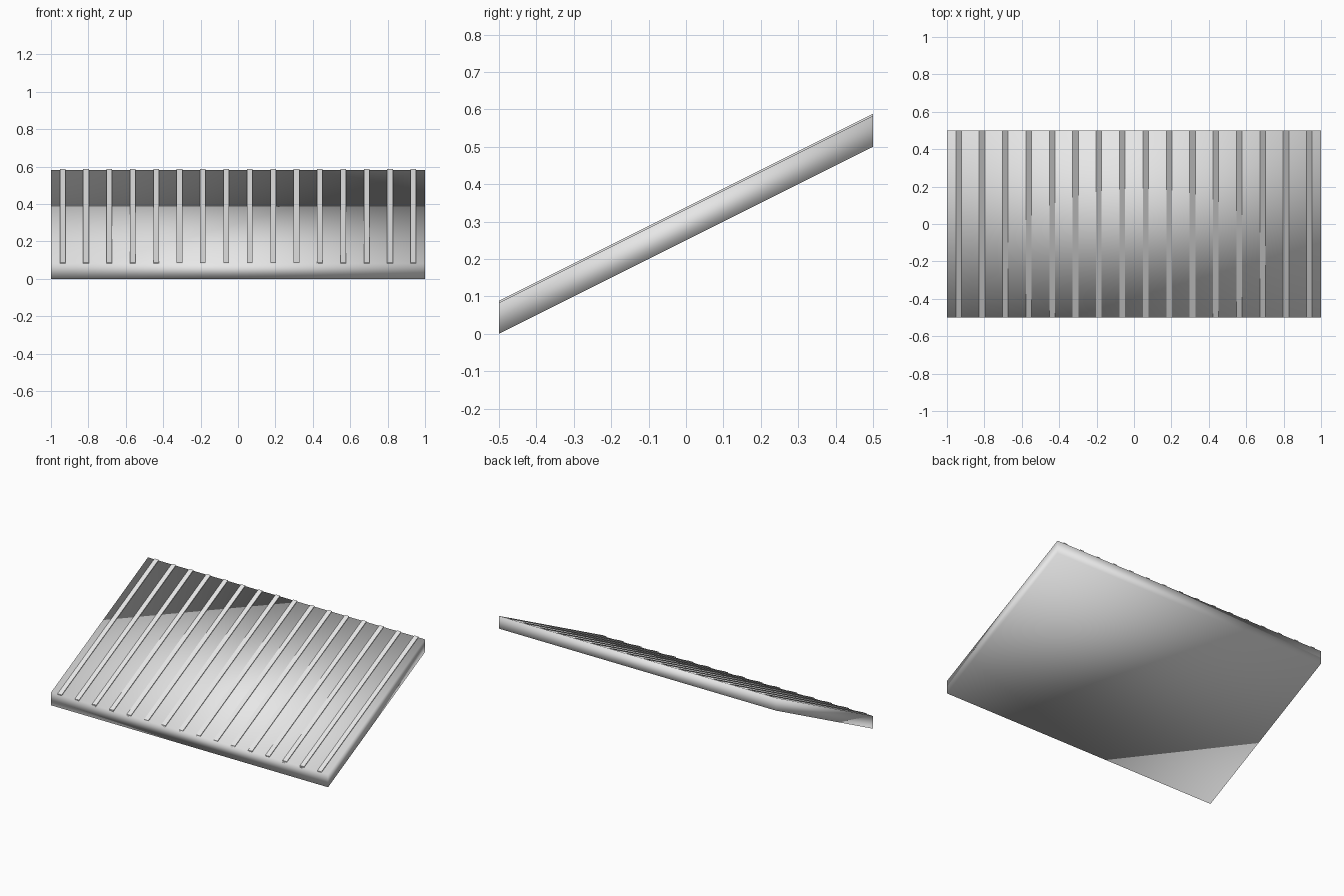
import bpy

cube = bpy.data.objects.get("Cube")
if cube:
    bpy.data.objects.remove(cube, do_unlink=True)

grey = bpy.data.materials.new("light_grey")
grey.use_nodes = True
colour = (0.8, 0.8, 0.8, 1)
grey.diffuse_color = colour
grey.node_tree.nodes["Principled BSDF"].inputs["Base Color"].default_value = colour


def sloped_box(name, x, width, bottom, top, smooth):
    """Box with upright ends, sheared so it rises half a unit from front to back."""
    bpy.ops.mesh.primitive_cube_add(size=1)
    ob = bpy.context.object
    ob.name = name
    for v in ob.data.vertices:
        z = top if v.co.z > 0 else bottom
        v.co = (x + v.co.x * width, v.co.y, z + (v.co.y + 0.5) * 0.5)
    ob.data.materials.append(grey)
    for p in ob.data.polygons:
        p.use_smooth = smooth
    return ob


# Sloping panel, with shading softened over its corners
sloped_box("roof_panel", 0, 2, 0, 0.083, True)

# Raised seams running up the slope
count = 16
for i in range(count):
    sloped_box(f"seam_{i + 1}", (i - (count - 1) / 2) * 0.125, 0.03, 0.075, 0.088, False)
